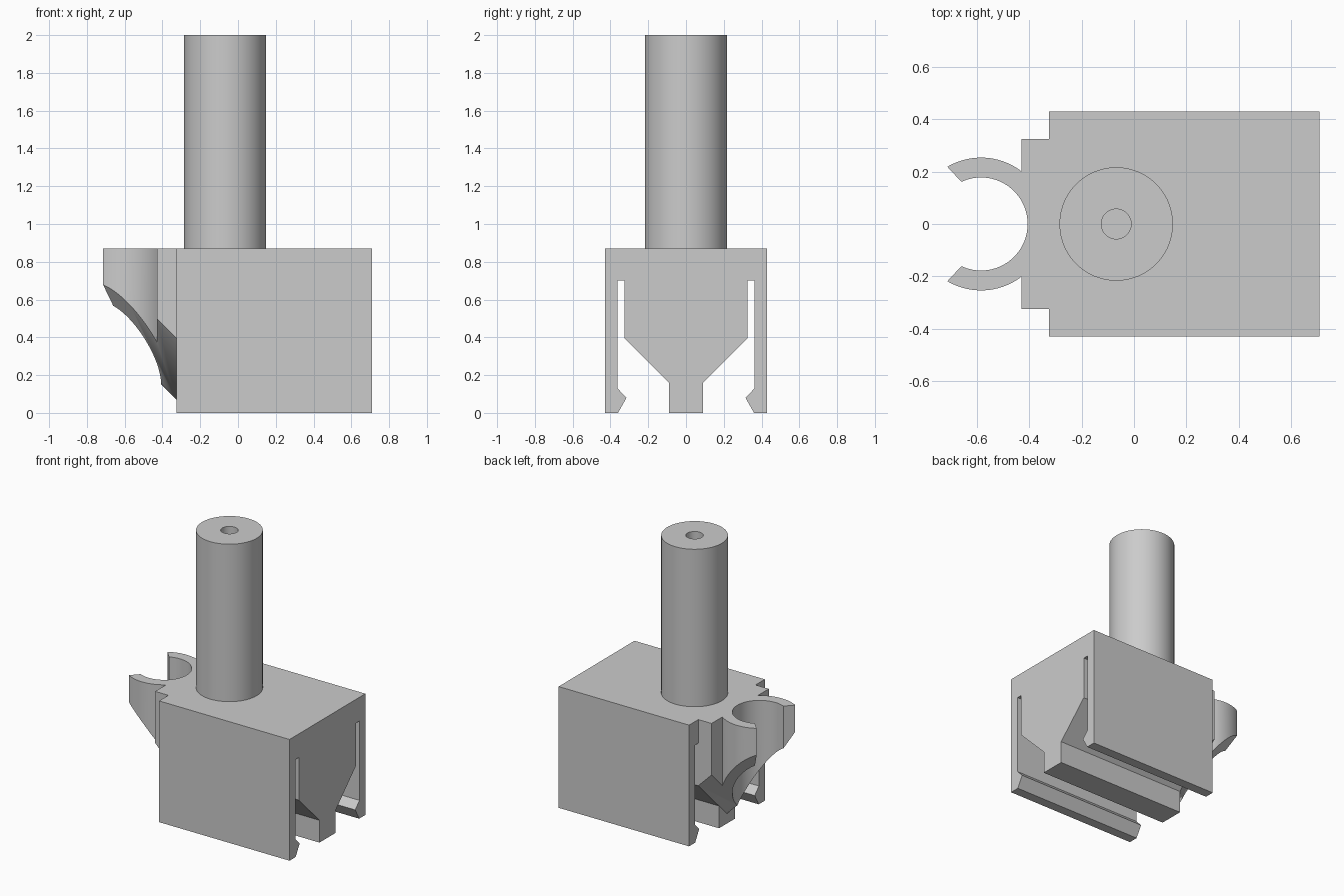
import bpy
import bmesh
from math import radians, cos, sin, pi
from mathutils import Vector

cube = bpy.data.objects.get("Cube")
if cube:
    bpy.data.objects.remove(cube, do_unlink=True)

GREY = (0.6, 0.6, 0.6, 1)
plastic = bpy.data.materials.new("grey plastic")
plastic.use_nodes = True
plastic.diffuse_color = GREY
plastic.node_tree.nodes["Principled BSDF"].inputs["Base Color"].default_value = GREY

TOP = 0.87         # top of the body
END = -0.325       # body end that carries the clip
KEEL = 0.07        # height where the clip's underside meets the body


def prism(points, direction):
    """Extrude a flat outline along a vector."""
    bm = bmesh.new()
    face = bm.faces.new([bm.verts.new(p) for p in points])
    new = bmesh.ops.extrude_face_region(bm, geom=[face])["geom"]
    bmesh.ops.translate(bm, vec=direction,
                        verts=[v for v in new if isinstance(v, bmesh.types.BMVert)])
    bmesh.ops.recalc_face_normals(bm, faces=bm.faces)
    return bm


def drop_faces(bm, test):
    """Remove the hidden faces where parts join."""
    doomed = [f for f in bm.faces if all(test(v.co) for v in f.verts)]
    bmesh.ops.delete(bm, geom=doomed, context="FACES")


def finish(bm, name, mirrored=False):
    mesh = bpy.data.meshes.new(name)
    bm.to_mesh(mesh)
    bm.free()
    mesh.materials.append(plastic)
    obj = bpy.data.objects.new(name, mesh)
    bpy.context.collection.objects.link(obj)
    bpy.ops.object.select_all(action="DESELECT")
    obj.select_set(True)
    bpy.context.view_layer.objects.active = obj
    bpy.ops.object.shade_smooth_by_angle(angle=radians(30))
    if mirrored:
        mod = obj.modifiers.new("mirror", "MIRROR")
        mod.use_axis = (False, True, False)
    return obj


# Body: half cross-section with centre rail, slot and barbed snap arm
half = [(0, 0), (0.09, 0), (0.09, 0.16), (0.325, 0.395), (0.325, 0.7),
        (0.363, 0.7), (0.363, 0.13), (0.315, 0.08), (0.36, 0), (0.43, 0),
        (0.43, TOP), (0, TOP)]
body = prism([(END, y, z) for y, z in half], Vector((0.71 - END, 0, 0)))
drop_faces(body, lambda c: abs(c.y) < 1e-5)
finish(body, "body", mirrored=True)

# Clip: half plan of mounting plate and C-shaped ring
CX, INNER, OUTER, PLATE = -0.585, 0.178, 0.254, -0.43
STEPS = 32


def arc(radius, start, stop):
    angles = [start + (stop - start) * i / STEPS for i in range(STEPS + 1)]
    return [(CX + radius * cos(a), radius * sin(a)) for a in angles]


plan = [(END, 0)] + arc(INNER, 0, radians(115))
plan += arc(OUTER, radians(120.5), radians(52.4))
plan += [(PLATE, 0.325), (END, 0.325)]
clip = prism([(x, y, 0) for x, y in plan], Vector((0, 0, TOP)))

# Sloping underside, rising outward and to the side
cut = bmesh.ops.bisect_plane(
    clip, geom=clip.verts[:] + clip.edges[:] + clip.faces[:],
    plane_co=(END, 0, KEEL), plane_no=(1, -1, 1), clear_inner=True)
rim = [e for e in cut["geom_cut"] if isinstance(e, bmesh.types.BMEdge)]
bmesh.ops.edgeloop_fill(clip, edges=rim)
bmesh.ops.recalc_face_normals(clip, faces=clip.faces)
drop_faces(clip, lambda c: abs(c.y) < 1e-5)
drop_faces(clip, lambda c: abs(c.x - END) < 1e-5)
finish(clip, "ring_clip", mirrored=True)

# Stem: lathed post with a blind hole in its top
stem = bmesh.new()
STEM_X = -0.068
outline = [(0, TOP), (0.217, TOP), (0.217, 2), (0.057, 2), (0.057, 1), (0, 1)]
verts = [stem.verts.new((STEM_X + r, 0, z)) for r, z in outline]
edges = [stem.edges.new(pair) for pair in zip(verts, verts[1:])]
bmesh.ops.spin(stem, geom=verts + edges, cent=(STEM_X, 0, 0), axis=(0, 0, 1),
               angle=2 * pi, steps=96)
bmesh.ops.remove_doubles(stem, verts=stem.verts, dist=1e-4)
bmesh.ops.recalc_face_normals(stem, faces=stem.faces)
finish(stem, "stem")
